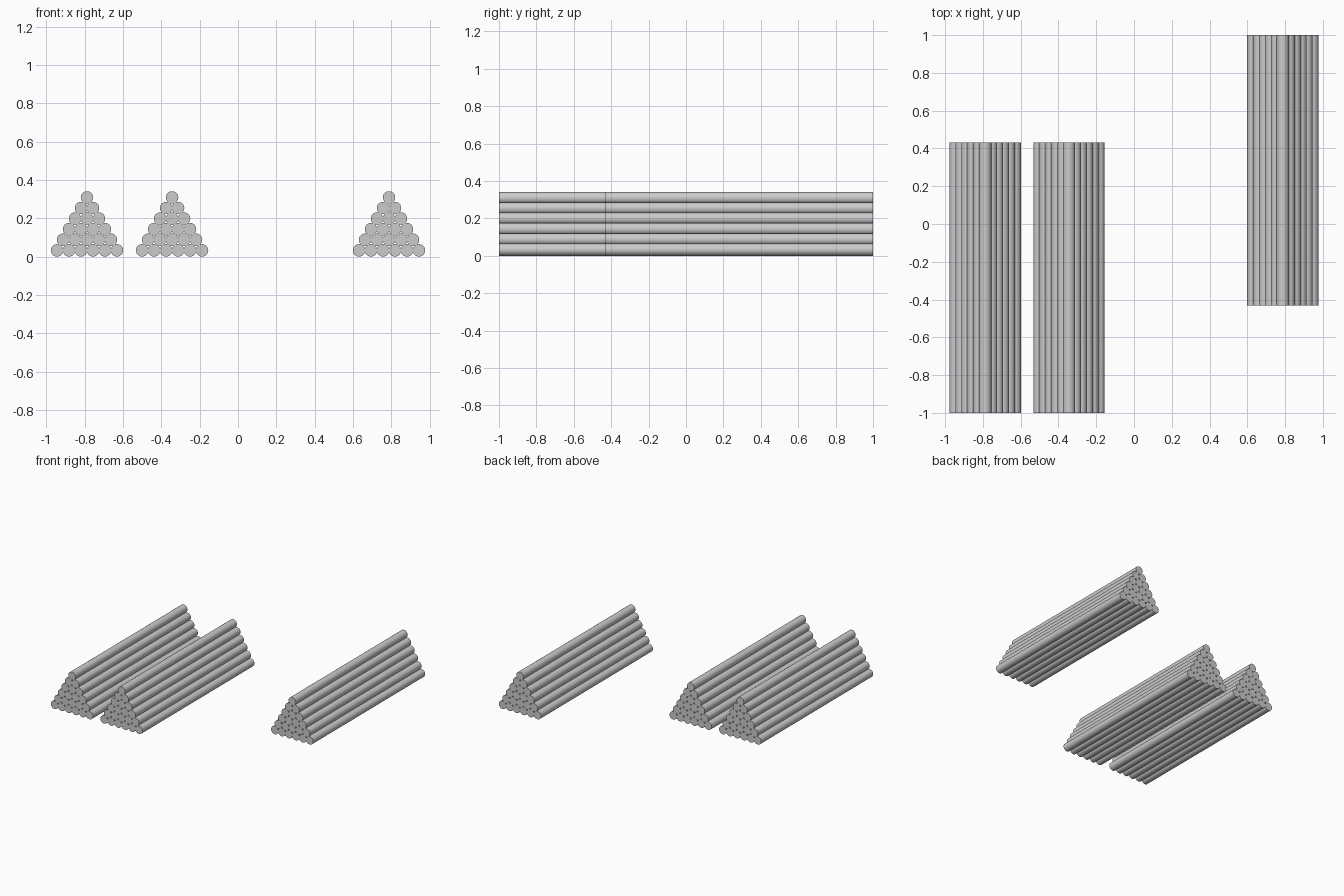
import bpy, bmesh, math
from mathutils import Matrix

if "Cube" in bpy.data.objects:
    bpy.data.objects.remove(bpy.data.objects["Cube"])

R = 0.0325        # log radius
STEP = 0.0626     # spacing between logs in a row
RISE = 0.0552     # height between rows
LENGTH = 1.432
ROWS = 6
SIDES = 24


def log_pile(name, x, y):
    # Triangular stack of round logs lying along y
    bm = bmesh.new()
    lay_down = Matrix.Rotation(math.pi / 2, 4, 'X')
    for row in range(ROWS):
        count = ROWS - row
        for i in range(count):
            pos = ((i - (count - 1) / 2) * STEP, 0, R + row * RISE)
            bmesh.ops.create_cone(bm, cap_ends=True, segments=SIDES,
                                  radius1=R, radius2=R, depth=LENGTH,
                                  matrix=Matrix.Translation(pos) @ lay_down)
    mesh = bpy.data.meshes.new(name)
    bm.to_mesh(mesh)
    bm.free()
    pile = bpy.data.objects.new(name, mesh)
    pile.location = (x, y, 0)
    bpy.context.collection.objects.link(pile)
    # Round sides smooth, log ends crisp
    bpy.ops.object.select_all(action='DESELECT')
    pile.select_set(True)
    bpy.context.view_layer.objects.active = pile
    bpy.ops.object.shade_smooth_by_angle(angle=math.radians(40))


# Two piles side by side, one apart and further back
OFFSET = 1 - LENGTH / 2
log_pile("log_pile_left", -0.788, -OFFSET)
log_pile("log_pile_middle", -0.344, -OFFSET)
log_pile("log_pile_right", 0.788, OFFSET)
